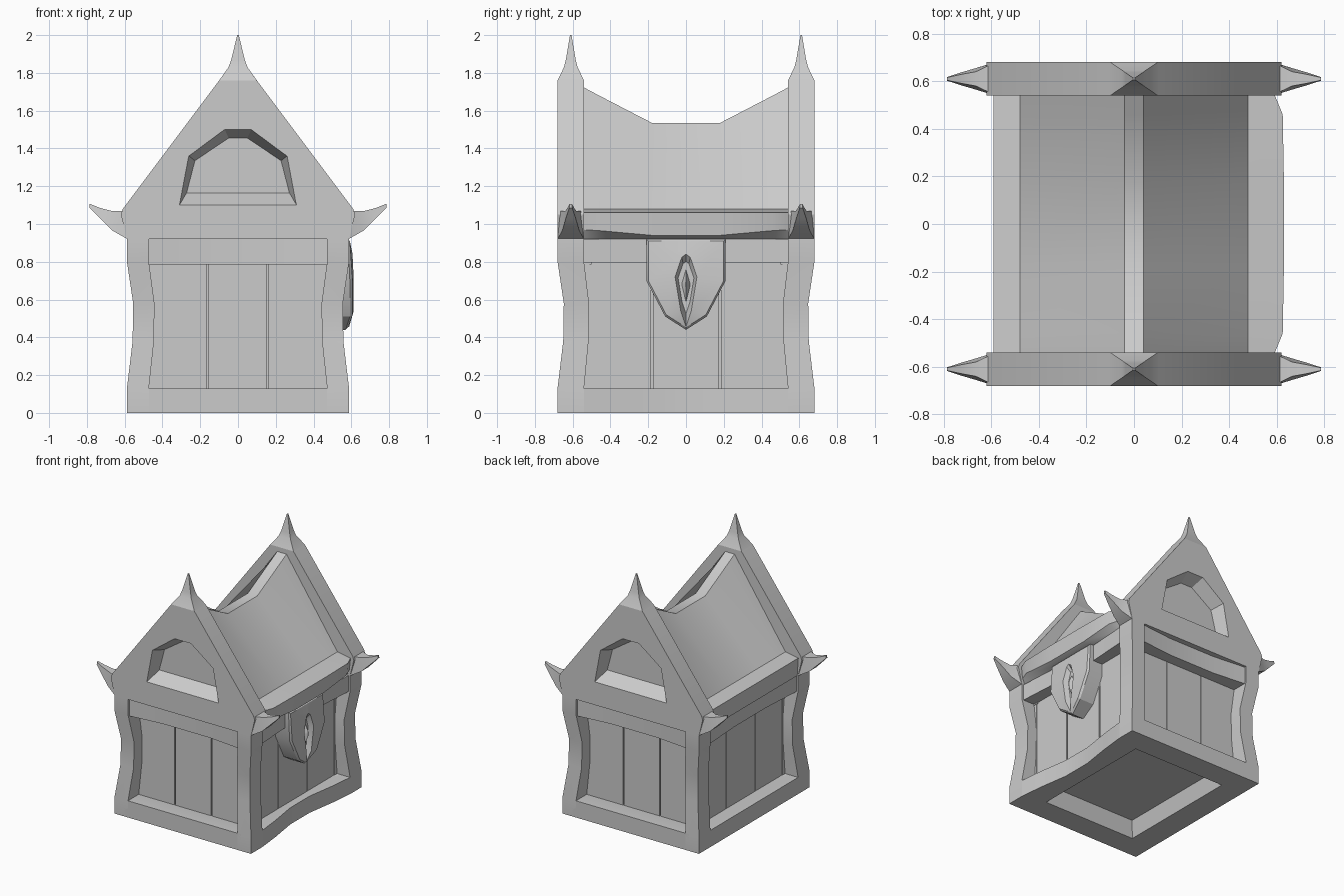
import bpy, bmesh
from math import pi, radians
from mathutils import Matrix

if "Cube" in bpy.data.objects:
    bpy.data.objects.remove(bpy.data.objects["Cube"])


def loft(name, rings, spin=False):
    """Skin closed rings in order, cap both ends."""
    bm = bmesh.new()
    vs = [[bm.verts.new(p) for p in r] for r in rings]
    n = len(rings[0])
    for a, b in zip(vs, vs[1:]):
        for i in range(n):
            j = (i + 1) % n
            bm.faces.new((a[i], a[j], b[j], b[i]))
    bm.faces.new(vs[0])
    bm.faces.new(vs[-1])
    bmesh.ops.recalc_face_normals(bm, faces=bm.faces)
    me = bpy.data.meshes.new(name)
    bm.to_mesh(me)
    bm.free()
    if spin:
        me.transform(Matrix.Rotation(pi, 4, 'Z'))
    ob = bpy.data.objects.new(name, me)
    bpy.context.collection.objects.link(ob)
    return ob


def rect(x0, x1, y0, y1, z):
    return [(x0, y0, z), (x1, y0, z), (x1, y1, z), (x0, y1, z)]


def box(name, x0, x1, y0, y1, z0, z1):
    return loft(name, [rect(x0, x1, y0, y1, z0), rect(x0, x1, y0, y1, z1)])


def mirrored(pts):
    return pts + [(-x, z) for x, z in reversed(pts)]


# Wavy corner posts
WAIST = [(0, 0), (.13, 0), (.38, .03), (.58, .033), (.8, 0), (.92, 0)]
for sx in (-1, 1):
    for sy in (-1, 1):
        loft("corner_post", [rect(sx * (.472 - d * .9), sx * (.588 - d),
                                  sy * (.54 - d * .8), sy * (.68 - d), z) for z, d in WAIST])

# Bottom rails; the latch side bows inward
for s in (-1, 1):
    loft("end_sill", [[(x, s * .68, 0), (x, s * .495, 0), (x, s * .45, .12), (x, s * .5, .13), (x, s * .68, .13)]
                      for x in (-.5, .5)])
    rings = []
    for y, d in ((-.54, 0), (-.35, .02), (-.12, .055), (.12, .055), (.35, .02), (.54, 0)):
        o = .588 - (d if s > 0 else 0)
        rings.append([(s * o, y, 0), (s * .40, y, 0), (s * .36, y, .12), (s * .43, y, .13), (s * o, y, .13)])
    loft("side_sill", rings)
box("floor_panel", -.44, .44, -.51, .51, .115, .128)

# Planks, three per wall with thin grooves
box("inner_core", -.453, .453, -.53, .53, .125, .92)
g = .004
for s in (-1, 1):
    for a, b in ((-.48, -.16), (-.16, .155), (.155, .48)):
        box("end_plank", a + g, b - g, min(s * .51, s * .548), max(s * .51, s * .548), .125, .8)
    for a, b in ((-.55, -.18), (-.18, .18), (.18, .55)):
        box("side_plank", min(s * .43, s * .472), max(s * .43, s * .472), a + g, b - g, .125, .8)

# Top beams, slightly bowed inward
for s in (-1, 1):
    loft("end_beam", [[(x, s * .5, .785), (x, s * (.665 - d), .785), (x, s * (.665 - d), .92), (x, s * .5, .92)]
                      for x, d in ((-.48, 0), (-.2, .028), (.2, .028), (.48, 0))])
    loft("side_beam", [[(s * .42, y, .795), (s * (.575 - d), y, .795), (s * (.575 - d), y, .92), (s * .42, y, .92)]
                       for y, d in ((-.55, 0), (-.2, .022), (.2, .022), (.55, 0))])

# Gable ends with arched recess, spire and horns
GABLE = mirrored([(.588, .92), (.62, 1.05), (.61, 1.08), (.10, 1.76)])
ARCH_OUT = mirrored([(.31, 1.10), (.26, 1.36), (.07, 1.5)])
ARCH_IN = mirrored([(.272, 1.165), (.228, 1.335), (.05, 1.455)])
for spin in (False, True):
    gable = loft("gable", [[(x, y, z) for x, z in GABLE] for y in (-.68, -.54)], spin)
    # window cutter tapers inward, extended slightly outside the face
    ext = [(xo + (xo - xi) * .1, -.69, zo + (zo - zi) * .1)
           for (xo, zo), (xi, zi) in zip(ARCH_OUT, ARCH_IN)]
    cutter = loft("recess_cutter", [ext, [(x, -.58, z) for x, z in ARCH_IN]], spin)
    cutter.hide_render = True
    mod = gable.modifiers.new("recess", 'BOOLEAN')
    mod.operation, mod.solver, mod.object = 'DIFFERENCE', 'EXACT', cutter
    bpy.context.view_layer.objects.active = gable
    bpy.ops.object.modifier_apply(modifier=mod.name)
    bpy.data.objects.remove(cutter)
    loft("spire", [rect(-w, w, -.61 - d, -.61 + d, z) for z, w, d in
                   ((1.76, .10, .07), (1.83, .05, .036), (1.87, .036, .026), (2.0, .004, .004))], spin)
    for s in (-1, 1):
        loft("horn", [[(s * x, -.61 - lo, z0), (s * x, -.61 + lo, z0), (s * x, -.61 + hi, z1), (s * x, -.61 - hi, z1)]
                      for x, z0, z1, lo, hi in ((.585, .92, 1.07, .07, .068), (.665, .965, 1.068, .045, .03),
                                                (.73, 1.03, 1.085, .026, .018), (.785, 1.085, 1.107, .008, .006))], spin)

# Sagging roof with flat ridge and eave boards
rings = []
for y, zr, o, zb in ((-.545, 1.725, .59, .97), (-.46, 1.68, .625, .965), (-.18, 1.535, .63, .94),
                     (.18, 1.535, .63, .94), (.46, 1.68, .625, .965), (.545, 1.725, .59, .97)):
    rings.append([(x, y, z) for x, z in ((-.58, .92), (-.59, 1.06), (-.48, 1.08), (-.04, zr), (.04, zr),
                                         (.48, 1.08), (o, 1.06), (o - .01, zb), (.56, .92))])
loft("roof", rings)

# Latch shield: flat bevelled face with a pointed recess holding a crystal
SHIELD = [(.0, .92), (.21, .92), (.21, .70), (.11, .51), (.0, .44), (-.11, .51), (-.21, .70), (-.21, .92)]
SLOT = [(.0, .84), (.022, .825), (.058, .72), (.028, .54), (.0, .455), (-.028, .54), (-.058, .72), (-.022, .825)]


def latch_ring(pts, k, x_top, x_low, x_tip):
    """Outline scaled about the shield middle, leaning with height."""
    return [(x_top if z > .8 else x_low if z > .47 else x_tip, y * k, .7 + (z - .7) * k) for y, z in pts]


loft("latch_shield", [latch_ring(SHIELD, 1, .46, .46, .46),
                      latch_ring(SHIELD, 1, .582, .592, .57),
                      latch_ring(SHIELD, .95, .592, .607, .582),
                      latch_ring(SLOT, 1, .607, .612, .588),
                      latch_ring(SLOT, .72, .575, .575, .57)])
loft("latch_crystal", [[(.56, y, z) for y, z in ((0, .79), (.032, .68), (0, .55), (-.032, .68))],
                       [(.605, y, z) for y, z in ((0, .70), (.004, .68), (0, .66), (-.004, .68))]])

# Soft shading on the gentle bends, edges stay crisp
bpy.ops.object.select_all(action='SELECT')
bpy.ops.object.shade_smooth_by_angle(angle=radians(28))
